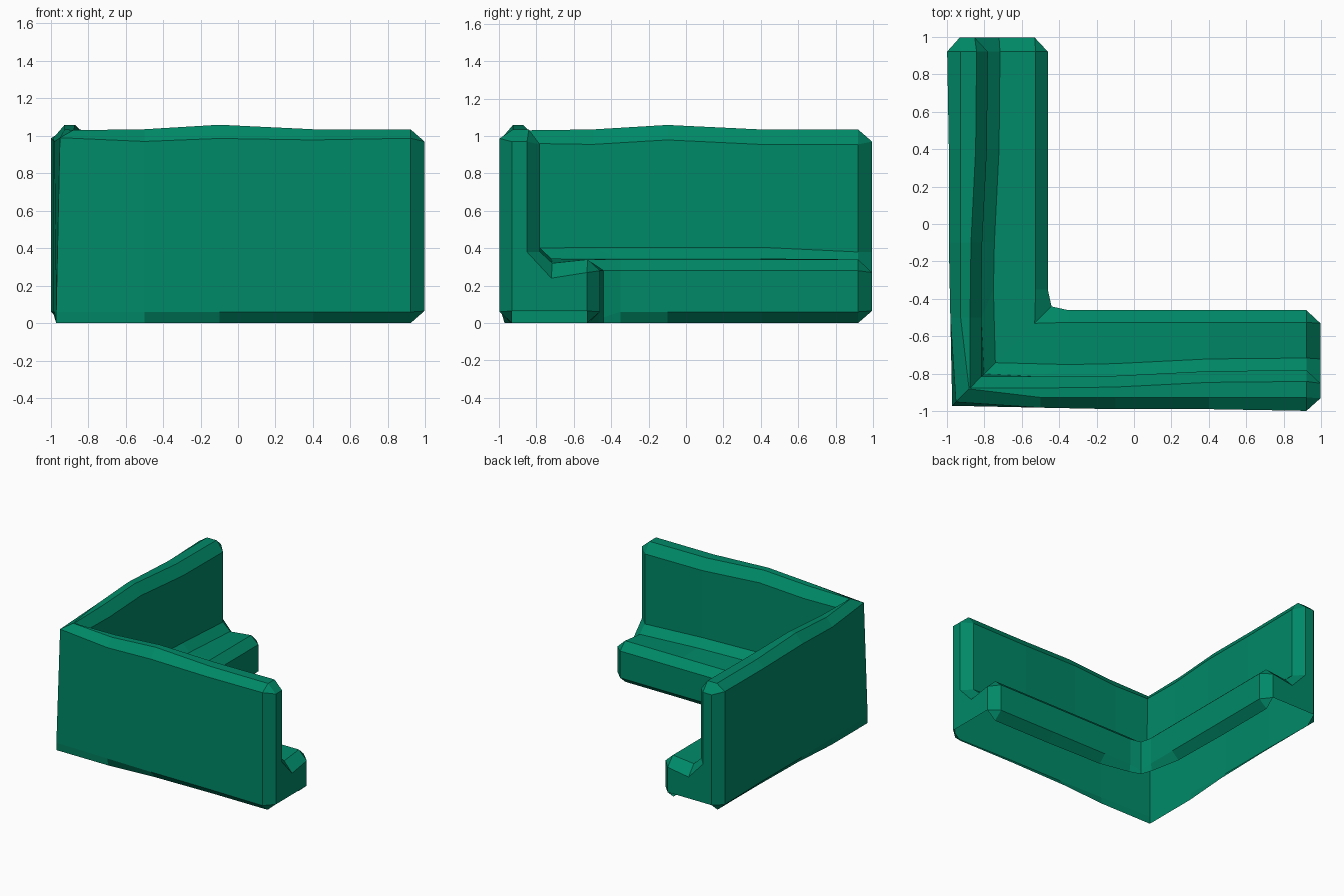
import bpy, bmesh

if "Cube" in bpy.data.objects:
    bpy.data.objects.remove(bpy.data.objects["Cube"])

green = bpy.data.materials.new("deep green")
green.diffuse_color = (0.0, 0.25, 0.135, 1)
green.use_nodes = True
green.node_tree.nodes["Principled BSDF"].inputs["Base Color"].default_value = green.diffuse_color

# Narrowed section where the two wings meet: (distance in from outer side, height)
corner = [(.03, 0), (.03, .06), (.05, .99), (.12, 1.03), (.125, 1.03), (.185, .96),
          (.20, .40), (.26, .345), (.47, .34), (.56, .28), (.56, .03), (.56, 0)]

# Inset section of the chamfered end cap (repeated points are merged)
cap = [(.07, .065), (.07, .065), (.07, .97), (.07, .97), (.15, .97), (.15, .97),
       (.15, .38), (.28, .24), (.47, .27), (.47, .27), (.47, .065), (.47, .065)]


def section(top, wall, foot, inner, groove, foot_in):
    """Wing section: top rise, outer face, outer foot, inner wall, groove height, inner foot."""
    return [(foot, 0), (wall, .06), (wall, .99 - wall + top / 3),
            (.075, 1.035 + top), (inner - .06, 1.035 + top), (inner, .955 + top),
            (inner, groove + .06), (inner + .065, groove), (.475, .34),
            (.54, .28), (.54, .06), (foot_in, 0)]


stations = [(None, corner),
            (-.5, section(0, .02, .03, .185, .345, .53)),
            (-.1, section(.024, .012, .06, .19, .345, .48)),
            (.4, section(0, .012, .07, .215, .345, .47)),
            (.92, section(0, .003, .07, .22, .32, .47)),
            (.995, cap)]

bm = bmesh.new()
for swap in (False, True):          # front wing, then the mirrored left wing
    rings = []
    for t, pts in stations:
        ring = []
        for i, (d, z) in enumerate(pts):
            x, y = (d - 1 if t is None else t), d - 1
            if t == -.5 and i > 6:  # step section starts clear of the inner corner
                x = -.35
            ring.append(bm.verts.new((y, x, z) if swap else (x, y, z)))
        rings.append(ring)
    for a, b in zip(rings, rings[1:]):
        for i in range(len(corner) - 1):    # underside stays open
            bm.faces.new((a[i], a[i + 1], b[i + 1], b[i]))
    bm.faces.new(rings[-1])

bmesh.ops.remove_doubles(bm, verts=bm.verts, dist=.0005)
bmesh.ops.recalc_face_normals(bm, faces=bm.faces)
mesh = bpy.data.meshes.new("corner_wall")
bm.to_mesh(mesh)
bm.free()
mesh.materials.append(green)
obj = bpy.data.objects.new("corner_wall_with_step", mesh)
bpy.context.collection.objects.link(obj)
